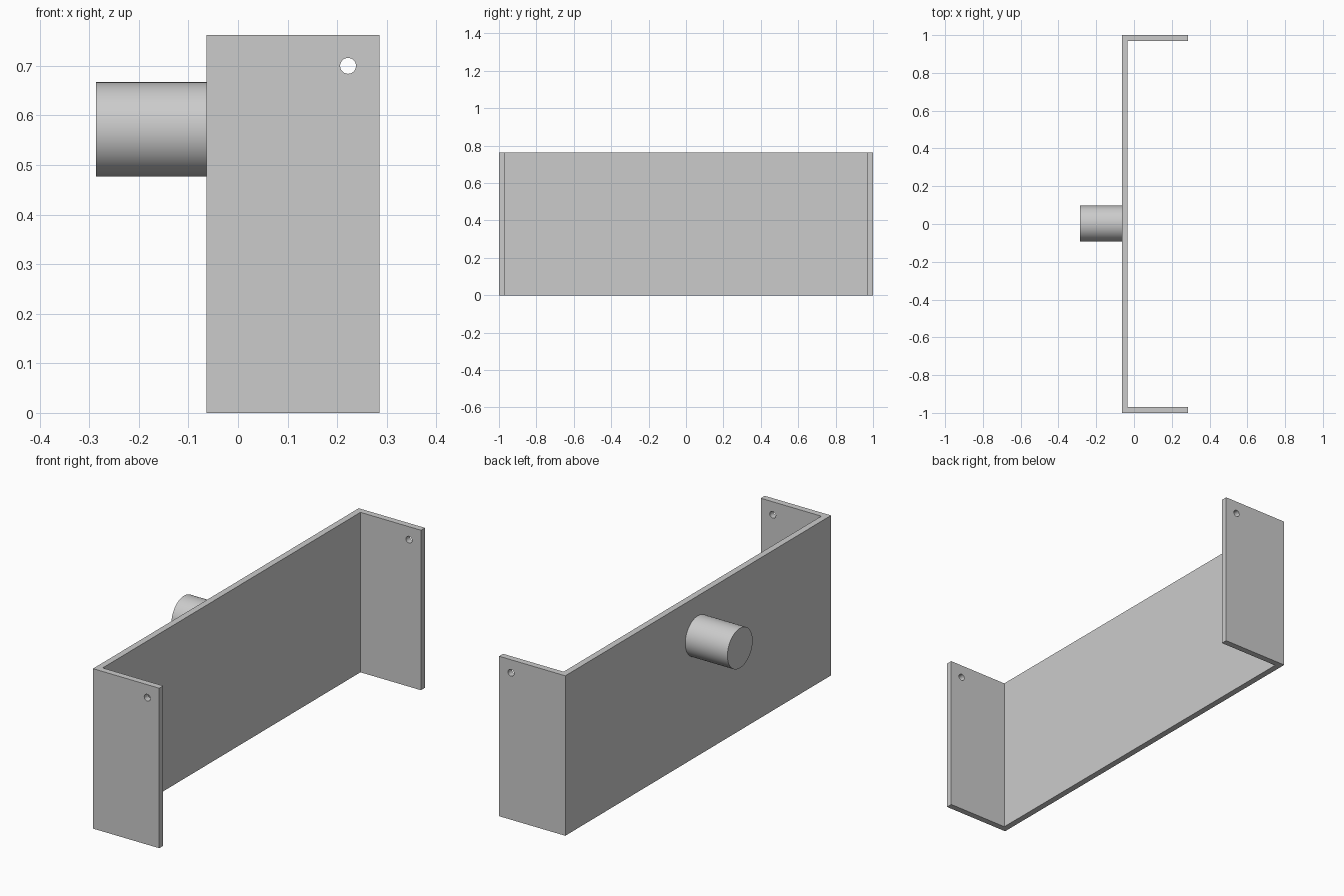
import bpy, bmesh, math

cube = bpy.data.objects.get("Cube")
if cube:
    bpy.data.objects.remove(cube, do_unlink=True)

HEIGHT, THICK = 0.762, 0.03
BACK, TIP, END = -0.064, 0.285, 1.0

grey = bpy.data.materials.new("plain grey")
grey.use_nodes = True
grey.diffuse_color = (0.6, 0.6, 0.6, 1)
grey.node_tree.nodes["Principled BSDF"].inputs["Base Color"].default_value = (0.6, 0.6, 0.6, 1)


def cylinder(name, radius, depth, location, rotation, sides=64):
    bpy.ops.mesh.primitive_cylinder_add(vertices=sides, radius=radius, depth=depth,
                                        location=location, rotation=rotation)
    obj = bpy.context.object
    obj.name = name
    obj.data.materials.append(grey)
    return obj


def smooth(obj):
    bpy.ops.object.select_all(action='DESELECT')
    obj.select_set(True)
    bpy.context.view_layer.objects.active = obj
    bpy.ops.object.shade_smooth_by_angle(angle=math.radians(30))


# U-shaped bracket: half outline mirrored in y, then extruded upward
half = [(TIP, END), (BACK, END)]
inner = [(BACK + THICK, END - THICK), (TIP, END - THICK)]
outline = (half + [(x, -y) for x, y in reversed(half)]
           + [(x, -y) for x, y in reversed(inner)] + inner)
bm = bmesh.new()
base = bm.faces.new([bm.verts.new((x, y, 0)) for x, y in outline])
top = bmesh.ops.extrude_face_region(bm, geom=[base])["geom"]
bmesh.ops.translate(bm, vec=(0, 0, HEIGHT),
                    verts=[v for v in top if isinstance(v, bmesh.types.BMVert)])
bmesh.ops.recalc_face_normals(bm, faces=bm.faces)
mesh = bpy.data.meshes.new("bracket")
bm.to_mesh(mesh)
bm.free()
bracket = bpy.data.objects.new("bracket", mesh)
bpy.context.collection.objects.link(bracket)
mesh.materials.append(grey)

# Pin hole through both side flanges
cutter = cylinder("hole_cutter", 0.016, 2.4, (0.222, 0, 0.70), (math.pi / 2, 0, 0), 32)
cutter.hide_render = True
smooth(bracket)
cut = bracket.modifiers.new("pin_holes", 'BOOLEAN')
cut.operation = 'DIFFERENCE'
cut.solver = 'EXACT'
cut.object = cutter
bpy.ops.object.modifier_apply(modifier=cut.name)
bpy.data.objects.remove(cutter, do_unlink=True)
smooth(bracket)

# Round peg on the outside of the long wall
peg_end = -0.286
peg = cylinder("peg", 0.095, BACK - peg_end, ((BACK + peg_end) / 2, 0.002, 0.572),
               (0, math.pi / 2, 0))
smooth(peg)
